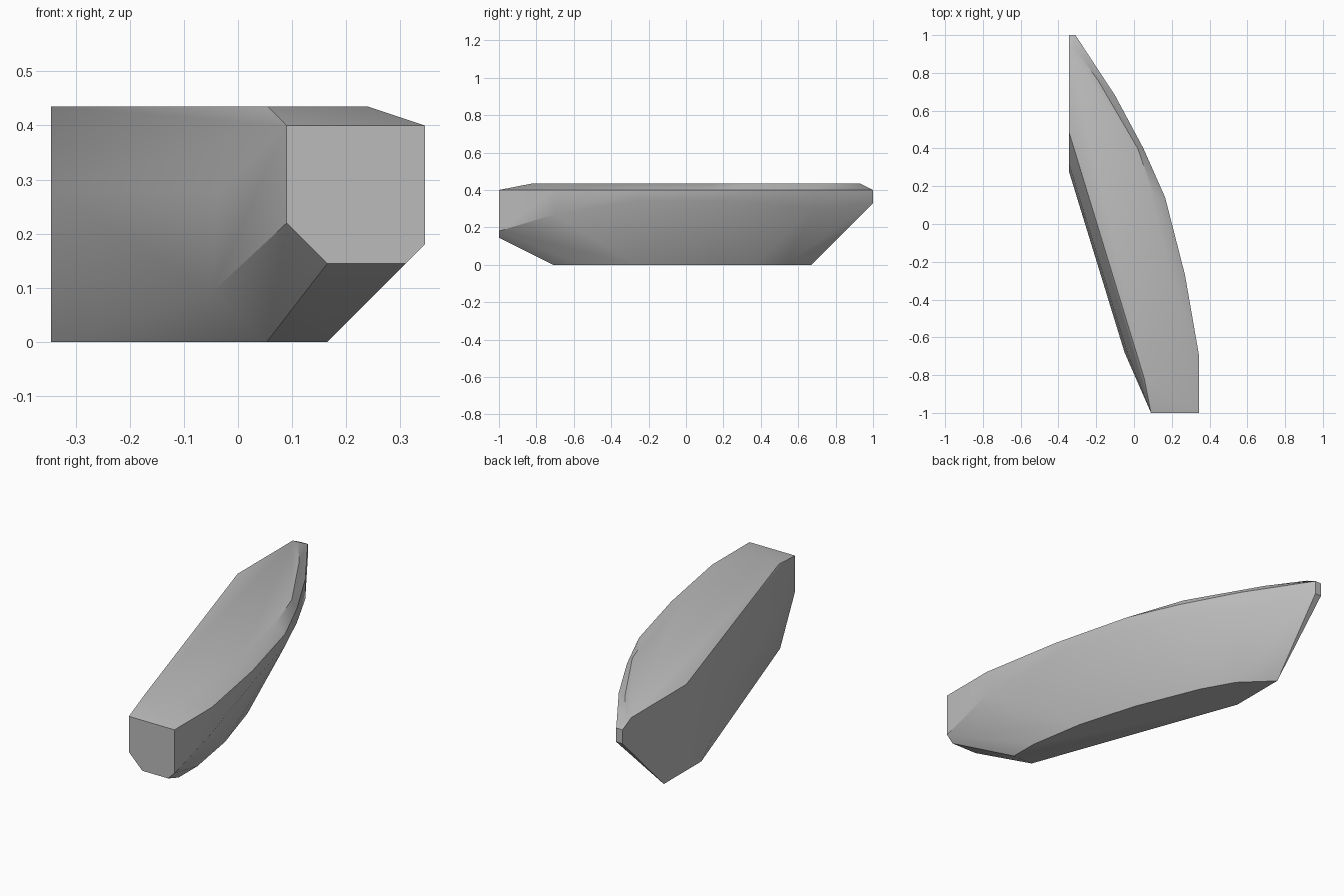
import bpy
import bmesh
from math import radians

cube = bpy.data.objects.get("Cube")
if cube:
    bpy.data.objects.remove(cube, do_unlink=True)

TOP, RIM = 0.435, 0.40


def make_material(name, value):
    mat = bpy.data.materials.new(name)
    mat.use_nodes = True
    colour = (value, value, value, 1.0)
    mat.diffuse_color = colour
    mat.node_tree.nodes["Principled BSDF"].inputs["Base Color"].default_value = colour
    return mat


def hull_object(name, points, mat):
    """Wrap the points in a convex skin with smooth faces and sharp corners."""
    bm = bmesh.new()
    for p in points:
        bm.verts.new(p)
    result = bmesh.ops.convex_hull(bm, input=bm.verts)
    loose = {g for g in result["geom_interior"] + result["geom_unused"]
             if isinstance(g, bmesh.types.BMVert)}
    bmesh.ops.delete(bm, geom=list(loose), context="VERTS")
    bmesh.ops.dissolve_limit(bm, angle_limit=radians(1), verts=bm.verts, edges=bm.edges)
    bmesh.ops.recalc_face_normals(bm, faces=bm.faces)
    mesh = bpy.data.meshes.new(name)
    bm.to_mesh(mesh)
    bm.free()
    mesh.materials.append(mat)
    obj = bpy.data.objects.new(name, mesh)
    bpy.context.collection.objects.link(obj)
    bpy.ops.object.select_all(action="DESELECT")
    obj.select_set(True)
    bpy.context.view_layer.objects.active = obj
    bpy.ops.object.shade_smooth_by_angle(angle=radians(30))
    return obj


# Flat front end, a rectangle with two cut lower corners
front_end = [(0.09, RIM), (0.345, RIM), (0.345, 0.18),
             (0.31, 0.145), (0.165, 0.145), (0.09, 0.22)]
points = [(x, -1, z) for x, z in front_end]

# Bulging side: rim position, height of the upright band's foot
bulge = [(0.345, -0.70, 0.27), (0.27, -0.27, 0.34), (0.165, 0.14, 0.34),
         (0.05, 0.40, 0.33), (-0.10, 0.68, 0.30)]
for x, y, foot in bulge:
    points += [(x, y, RIM), (x, y, foot)]

# Small back end
for x in (-0.345, -0.31):
    points += [(x, 1, RIM), (x, 1, 0.33)]

# Flat top
top = [(0.055, -0.82), (0.24, -0.82), (0.20, -0.27), (0.11, 0.14), (0.02, 0.40),
       (-0.19, 0.76), (-0.315, 0.93), (-0.345, 0.93), (-0.345, 0.49)]
points += [(x, y, TOP) for x, y in top]

# Flat bottom
bottom = [(0.053, -0.71), (0.165, -0.71), (0.165, -0.56), (0.117, -0.27),
          (0.025, 0.04), (-0.11, 0.37), (-0.20, 0.53), (-0.345, 0.67), (-0.345, 0.37)]
points += [(x, y, 0) for x, y in bottom]

# Straight side, widest just above the bottom
for z, back_y, front_x in ((0.09, 0.28, -0.05), (0.28, 0.32, -0.035)):
    points += [(-0.345, back_y, z), (front_x, -0.68, z)]

hull_object("stone_body", points, make_material("stone grey", 0.5))
